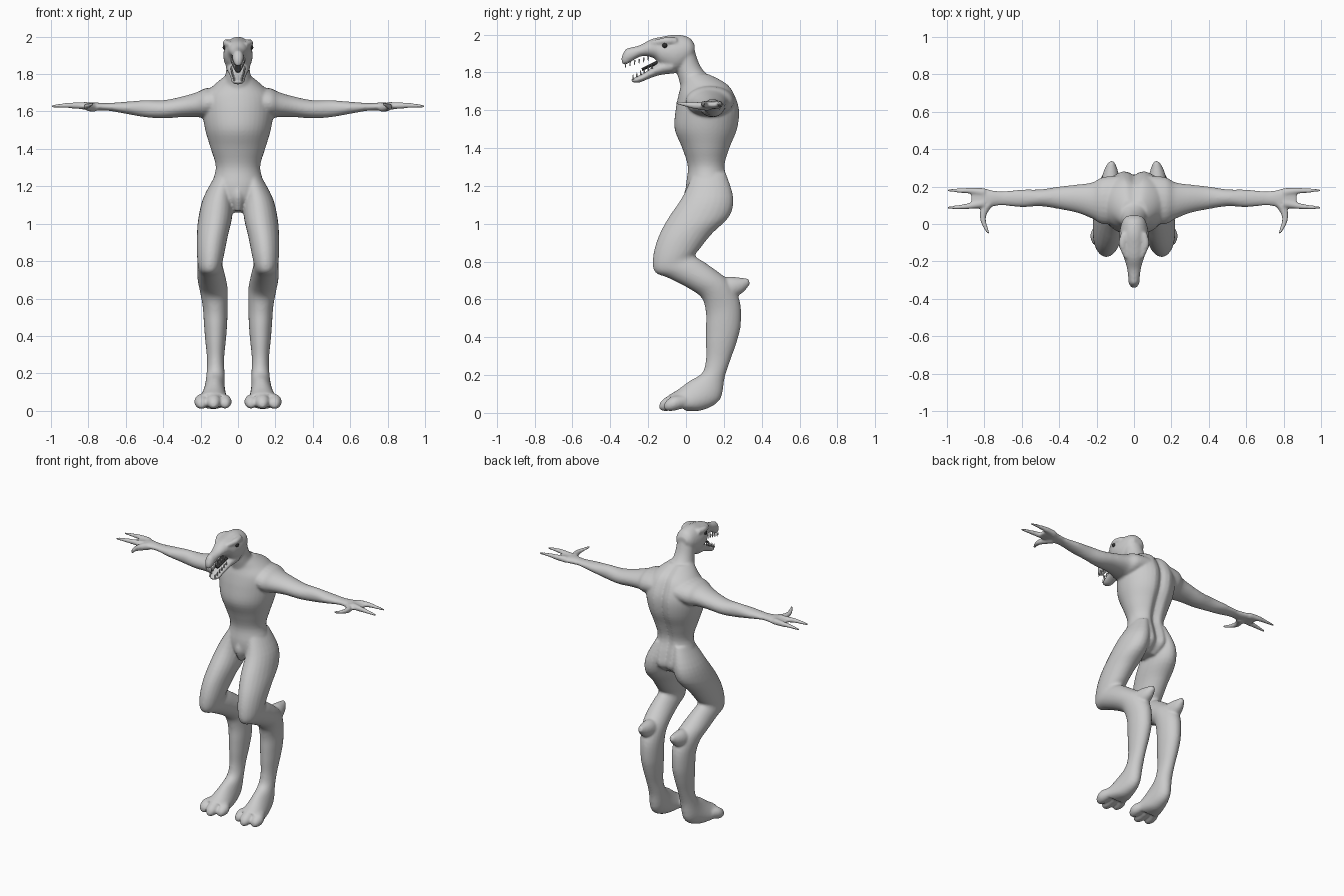
import bpy, bmesh, math
from mathutils import Vector as V


def material(name, rgb):
    m = bpy.data.materials.new(name)
    m.diffuse_color = (*rgb, 1)
    return m


SKIN = material("grey skin", (0.6, 0.6, 0.6))
DARK = material("dark mouth and eyes", (0.03, 0.03, 0.03))
TOOTH = material("pale teeth", (0.75, 0.75, 0.75))


def spline(a, b, c, d, t):
    return 0.5 * (2 * b + (c - a) * t + (2 * a - 5 * b + 4 * c - d) * t * t
                  + (3 * b - a - 3 * c + d) * t ** 3)


def loft(bm, rings, n=24, steps=4, groove=0.0):
    """Skin smoothly interpolated oval rings given as (centre, side axis, long axis)."""
    full, last = [], len(rings) - 1
    for i in range(last):
        keys = [rings[max(0, min(last, i + k))] for k in (-1, 0, 1, 2)]
        for s in range(steps):
            full.append([spline(*[k[j] for k in keys], s / steps) for j in range(3)])
    full.append(rings[-1])
    loops = []
    for c, u, v in full:
        loop = []
        for k in range(n):
            a = 2 * math.pi * k / n
            p = c + u * math.cos(a) + v * math.sin(a)
            if groove and p.y > c.y:              # furrow along the spine
                p.y -= groove * math.exp(-(p.x / 0.03) ** 2)
            loop.append(bm.verts.new(p))
        loops.append(loop)
    for a, b in zip(loops, loops[1:]):
        for k in range(n):
            bm.faces.new((a[k], a[(k + 1) % n], b[(k + 1) % n], b[k]))
    bm.faces.new(loops[0])
    bm.faces.new(loops[-1])


def span(rows, side=1):
    """Rings from (y, z) front/top point, (y, z) back/bottom point, x centre, half width."""
    return [(V((side * x, (y0 + y1) / 2, (z0 + z1) / 2)), V((w, 0, 0)),
             V((0, (y1 - y0) / 2, (z1 - z0) / 2))) for y0, z0, y1, z1, x, w in rows]


def tube(points, radii, side=1, flat=1.0):
    """Rings along a roughly level path."""
    pts = [V((side * x, y, z)) for x, y, z in points]
    out = []
    for i, p in enumerate(pts):
        d = pts[min(i + 1, len(pts) - 1)] - pts[max(i - 1, 0)]
        u = V((-d.y, d.x, 0)).normalized()
        out.append((p, u * radii[i], V((0, 0, radii[i] * flat))))
    return out


def finish(bm, name, mat, angle=60):
    bmesh.ops.recalc_face_normals(bm, faces=bm.faces)
    me = bpy.data.meshes.new(name)
    bm.to_mesh(me)
    bm.free()
    me.materials.append(mat)
    for p in me.polygons:
        p.use_smooth = True
    ob = bpy.data.objects.new(name, me)
    bpy.context.collection.objects.link(ob)
    return ob


body = bmesh.new()

# Torso: z, front y, back y, half width
torso = [(1.06, .07, .19, .05), (1.12, .01, .25, .11), (1.2, 0, .24, .14),
         (1.3, .01, .215, .118), (1.4, -.02, .24, .145), (1.5, -.06, .28, .175),
         (1.6, -.055, .29, .19), (1.68, -.04, .265, .185), (1.74, -.025, .225, .13),
         (1.79, -.03, .14, .07)]
loft(body, span([(f, z, b, z, 0, w) for z, f, b, w in torso]), n=40, groove=.03)

# Groin bulge
loft(body, span([(.0, 1.2, .08, 1.2, 0, .02), (-.01, 1.14, .08, 1.14, 0, .035),
                 (.02, 1.07, .1, 1.07, 0, .025)]))

# Neck
loft(body, span([(-.02, 1.66, .19, 1.7, 0, .1), (-.03, 1.73, .15, 1.76, 0, .085),
                 (-.045, 1.79, .1, 1.8, 0, .068), (-.05, 1.83, .068, 1.85, 0, .062),
                 (-.05, 1.89, .045, 1.92, 0, .06)]))

# Skull and upper snout
loft(body, span([(.045, 1.95, .045, 1.9, 0, .035), (.015, 1.985, .02, 1.85, 0, .062),
                 (-.05, 2.0, -.05, 1.8, 0, .078), (-.12, 1.99, -.13, 1.83, 0, .074),
                 (-.185, 1.975, -.17, 1.875, 0, .055), (-.24, 1.945, -.235, 1.885, 0, .038),
                 (-.29, 1.932, -.285, 1.86, 0, .031), (-.32, 1.922, -.315, 1.842, 0, .028),
                 (-.342, 1.88, -.338, 1.845, 0, .014)]))

# Lower jaw
loft(body, span([(-.08, 1.875, -.06, 1.795, 0, .066), (-.15, 1.85, -.14, 1.785, 0, .054),
                 (-.21, 1.805, -.2, 1.765, 0, .042), (-.26, 1.778, -.25, 1.745, 0, .035),
                 (-.29, 1.765, -.285, 1.748, 0, .02)]))

leg = [(.03, 1.25, .21, 1.27, .07, .05), (-.02, 1.14, .25, 1.14, .105, .08),
       (-.10, 1.02, .23, 1.04, .122, .09), (-.15, .92, .14, .95, .137, .083),
       (-.175, .82, .075, .87, .146, .074), (-.165, .745, .05, .83, .15, .066),
       (-.09, .712, .10, .795, .147, .07), (.02, .655, .17, .745, .14, .076),
       (.085, .605, .235, .69, .13, .075), (.105, .53, .285, .59, .122, .067),
       (.105, .45, .29, .47, .12, .062), (.105, .37, .27, .38, .12, .055),
       (.105, .28, .235, .28, .12, .046), (.085, .21, .205, .19, .12, .048),
       (.02, .17, .18, .07, .125, .055), (-.04, .125, .09, .015, .13, .07),
       (-.09, .095, .0, .01, .135, .085)]
spur = [(.13, .7, .2, .58, .125, .055), (.22, .72, .26, .61, .125, .048),
        (.285, .715, .305, .64, .123, .034), (.33, .71, .338, .68, .12, .014)]
# Arm: x, top z, bottom z, y centre, half depth
arm = [(.08, 1.73, 1.58, .13, .13), (.17, 1.725, 1.565, .125, .125),
       (.22, 1.703, 1.57, .125, .098), (.3, 1.68, 1.57, .135, .076),
       (.4, 1.66, 1.563, .14, .06), (.5, 1.66, 1.57, .14, .045),
       (.6, 1.652, 1.588, .137, .047), (.7, 1.645, 1.605, .137, .038),
       (.76, 1.648, 1.605, .137, .044), (.82, 1.645, 1.61, .138, .057),
       (.87, 1.638, 1.618, .135, .05)]

for s in (-1, 1):
    # Leg, hock spur and toes
    loft(body, span(leg, s))
    loft(body, span(spur, s))
    for x, tip, r in ((.07, -.11, .032), (.13, -.14, .034), (.195, -.115, .034)):
        base = .135 + (x - .135) * .7
        loft(body, tube([(base, -.01, .06), (x, tip + .05, .05), (x, tip + .015, .04),
                         (x, tip, .034)], [r, r * 1.15, r * .85, r * .4], s))
    # Arm and palm
    loft(body, [(V((s * x, y, (t + b) / 2)), V((0, w, 0)), V((0, 0, (t - b) / 2)))
                for x, t, b, y, w in arm])
    # Two long fingers and the thumb
    loft(body, tube([(.8, .168, 1.63), (.87, .178, 1.632), (.93, .178, 1.632),
                     (1.0, .182, 1.627)], [.022, .017, .012, .007], s))
    loft(body, tube([(.8, .112, 1.63), (.87, .098, 1.632), (.93, .09, 1.632),
                     (1.0, .087, 1.627)], [.022, .017, .013, .007], s))
    loft(body, tube([(.77, .12, 1.622), (.805, .06, 1.624), (.803, .005, 1.63),
                     (.775, -.055, 1.64)], [.026, .02, .014, .007], s))
    # Brow ridge
    loft(body, tube([(.05, -.05, 1.965), (.062, -.11, 1.966), (.04, -.18, 1.955)],
                    [.02, .02, .012], s))

ob = finish(body, "body", SKIN)
remesh = ob.modifiers.new("fuse", 'REMESH')
remesh.mode = 'VOXEL'
remesh.voxel_size = .007
remesh.use_smooth_shade = True
soft = ob.modifiers.new("soften", 'SMOOTH')
soft.factor = .5
soft.iterations = 8

# Eyes
for s, name in ((-1, "right_eye"), (1, "left_eye")):
    bm = bmesh.new()
    bmesh.ops.create_uvsphere(bm, u_segments=16, v_segments=10, radius=.014)
    bmesh.ops.translate(bm, verts=bm.verts, vec=(s * .068, -.112, 1.943))
    finish(bm, name, DARK)

# Tongue
bm = bmesh.new()
loft(bm, span([(-.13, 1.875, -.12, 1.85, 0, .03), (-.19, 1.845, -.185, 1.828, 0, .024),
               (-.235, 1.822, -.232, 1.808, 0, .014)]), n=16)
finish(bm, "tongue", DARK)

# Teeth: rows along both jaws
bm = bmesh.new()
for s in (-1, 1):
    for i in range(6):
        t = i / 5
        for y, z, x, up in ((-.2 - .12 * t, 1.878 - .036 * t, .036 - .016 * t, -1),
                            (-.18 - .1 * t, 1.829 - .058 * t, .036 - .016 * t, 1)):
            loft(bm, [(V((s * x, y, z + up * h)), V((r, 0, 0)), V((0, r, 0)))
                      for h, r in ((-.008, .005), (.006, .004), (.018, .001))], n=6, steps=1)
finish(bm, "teeth", TOOTH)
